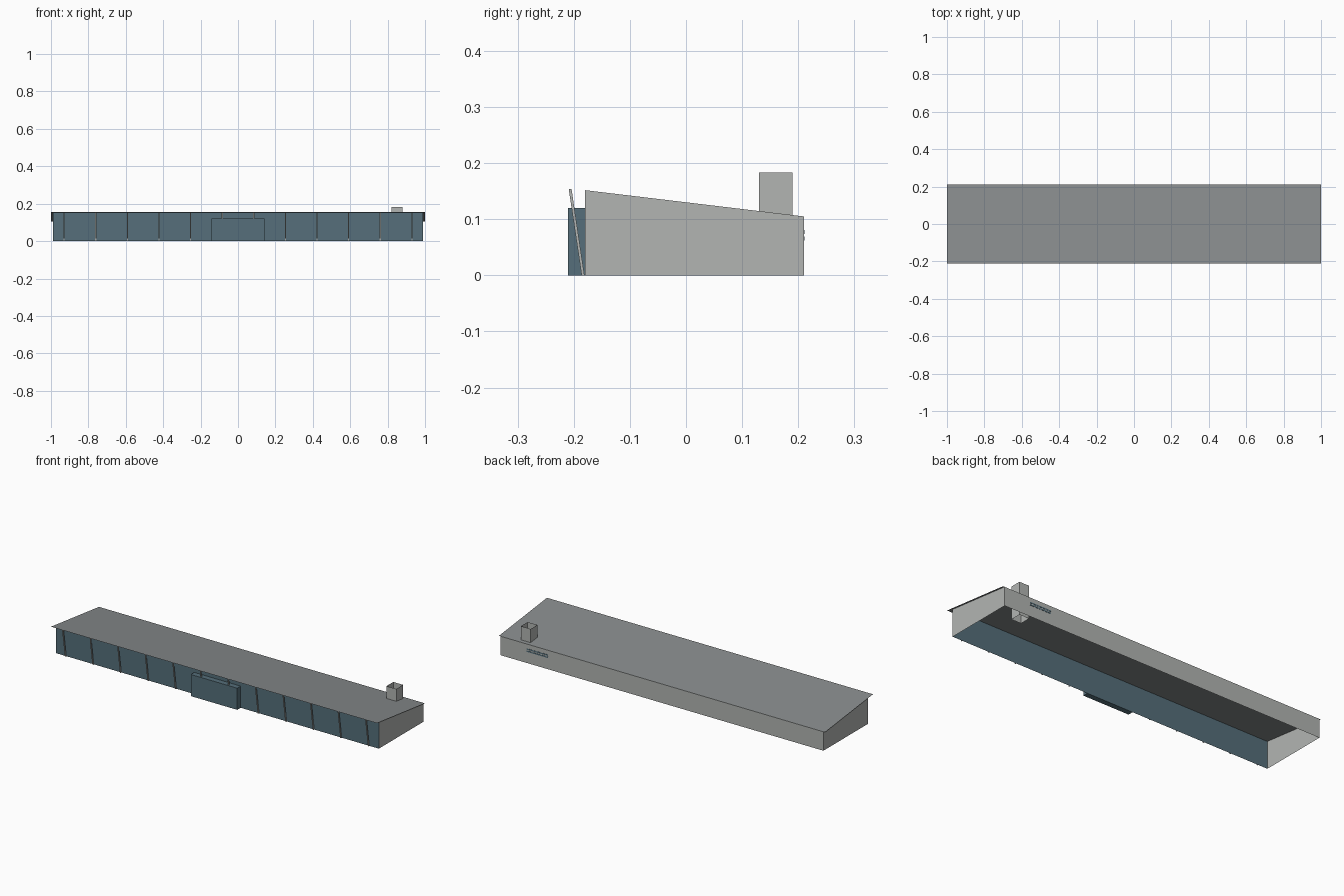
import bpy
import bmesh
from mathutils import Vector

cube = bpy.data.objects.get("Cube")
if cube:
    bpy.data.objects.remove(cube, do_unlink=True)


def srgb(*rgb):
    return tuple(c / 12.92 if c <= 0.04045 else ((c + 0.055) / 1.055) ** 2.4 for c in rgb) + (1.0,)


def material(name, color):
    m = bpy.data.materials.new(name)
    m.use_nodes = True
    m.diffuse_color = color
    m.node_tree.nodes["Principled BSDF"].inputs["Base Color"].default_value = color
    return m


GREY = material("pale_grey", srgb(0.70, 0.71, 0.70))
BLUE = material("slate_blue_glass", srgb(0.335, 0.435, 0.48))
ROOF = material("roof_grey", srgb(0.535, 0.55, 0.555))


def build(name, polygons, mat):
    """Make one object from a few polygons, welding shared corners."""
    bm = bmesh.new()
    for poly in polygons:
        bm.faces.new([bm.verts.new(p) for p in poly])
    bmesh.ops.remove_doubles(bm, verts=bm.verts, dist=0.0001)
    mesh = bpy.data.meshes.new(name)
    bm.to_mesh(mesh)
    bm.free()
    mesh.materials.append(mat)
    obj = bpy.data.objects.new(name, mesh)
    bpy.context.collection.objects.link(obj)
    return obj


def prism(name, bottom, top, mat, caps=True):
    """Join two matching rings of corners; caps are optional."""
    n = len(bottom)
    faces = [(bottom[i], bottom[(i + 1) % n], top[(i + 1) % n], top[i]) for i in range(n)]
    if caps:
        faces += [bottom[::-1], top]
    return build(name, faces, mat)


def ring(x0, x1, y0, y1, z):
    return [Vector(p) for p in ((x0, y0, z), (x1, y0, z), (x1, y1, z), (x0, y1, z))]


END, FRONT, BACK, EAVE = 0.99, -0.18, 0.21, -0.21
LOW = 0.105


def roof_z(y):
    return LOW + (BACK - y) * 0.12


# Walls: wedge-shaped ends, low back, glazed front, open floor
for side, name in ((1, "left_end_wall"), (-1, "right_end_wall")):
    x = side * END
    wall = [(x, FRONT, 0), (x, BACK, 0), (x, BACK, LOW), (x, FRONT, roof_z(FRONT))]
    build(name, [wall[::side]], GREY)
build("back_wall", [[(END, BACK, 0), (-END, BACK, 0), (-END, BACK, LOW), (END, BACK, LOW)]], GREY)
build("front_glazing", [[(-END, FRONT, 0), (END, FRONT, 0),
                         (END, FRONT, roof_z(FRONT)), (-END, FRONT, roof_z(FRONT))]], BLUE)

# Thin sloping roof overhanging the front and both ends
build("roof", [[(-1, EAVE, roof_z(EAVE)), (1, EAVE, roof_z(EAVE)),
                (1, BACK, LOW), (-1, BACK, LOW)]], ROOF)

# Leaning posts along the glazing
for i in range(12):
    x = (i - 5.5) * 0.169
    prism("leaning_post_%d" % (i + 1),
          ring(x - 0.003, x + 0.003, -0.186, -0.181, 0),
          ring(x - 0.003, x + 0.003, -0.209, -0.204, 0.154), GREY)

# Entrance box in the middle of the front
prism("entrance", ring(-0.142, 0.142, EAVE, FRONT, 0), ring(-0.142, 0.142, EAVE, FRONT, 0.12), BLUE)

# Open chimney shaft running from the ground through the roof
prism("chimney", ring(0.82, 0.88, 0.13, 0.19, 0), ring(0.82, 0.88, 0.13, 0.19, 0.183), GREY, caps=False)

# Narrow louvre slats high on the back wall
for i in range(2):
    z = 0.062 + i * 0.012
    prism("back_louvre_%d" % (i + 1), ring(0.70, 0.83, BACK, BACK + 0.001, z),
          ring(0.70, 0.83, BACK, BACK + 0.001, z + 0.007), BLUE)
